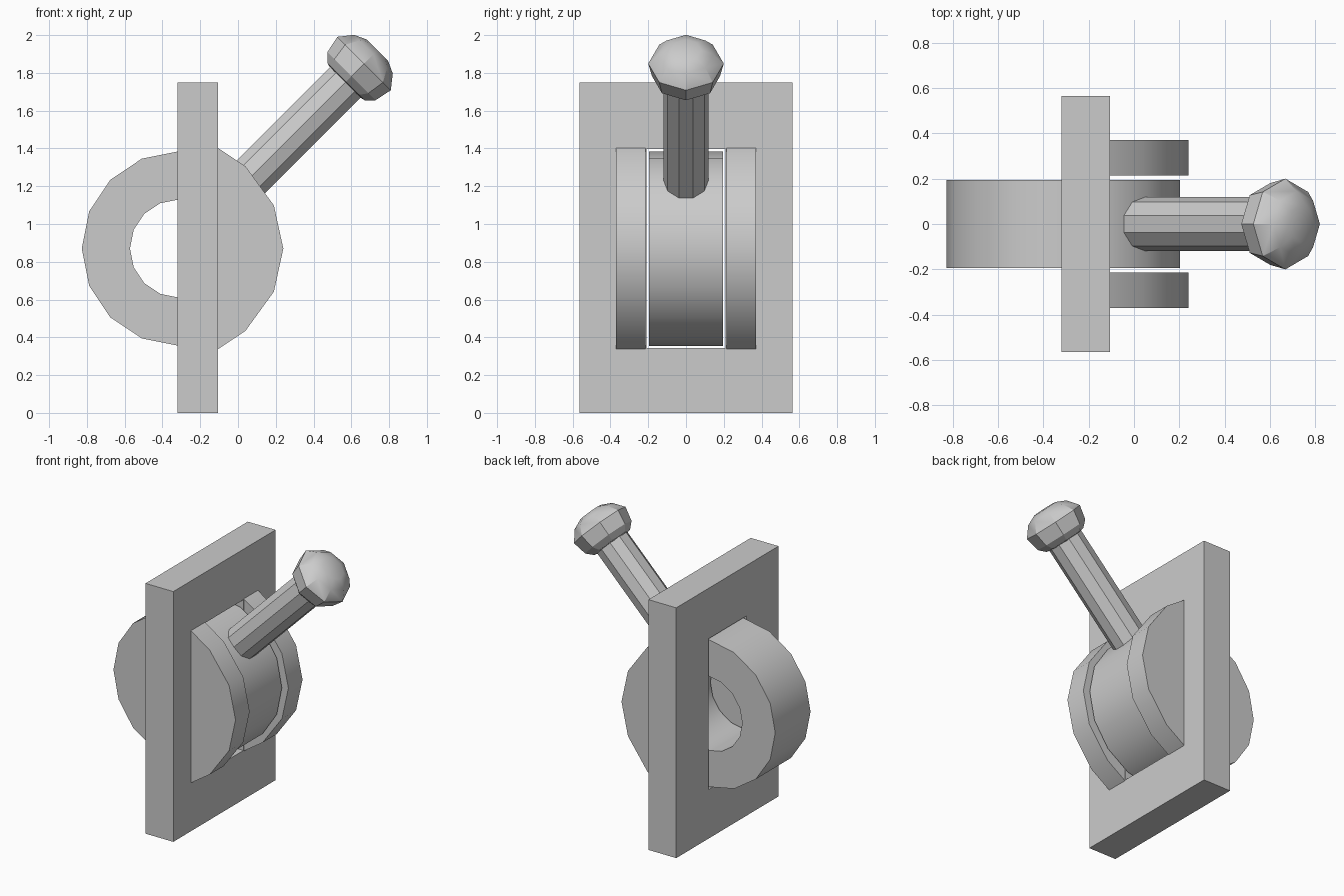
import bpy, bmesh
from math import cos, sin, pi, radians
from mathutils import Vector

if "Cube" in bpy.data.objects:
    bpy.data.objects.remove(bpy.data.objects["Cube"])

HUB = Vector((-0.312, 0, 0.87))   # wheel axle centre


def loft(name, loops, closed=False):
    """Skin a series of equal-length loops; cap the ends unless closed."""
    bm = bmesh.new()
    rings = [[bm.verts.new(p) for p in loop] for loop in loops]
    n = len(rings[0])
    pairs = list(zip(rings, rings[1:]))
    if closed:
        pairs.append((rings[-1], rings[0]))
    else:
        bm.faces.new(rings[0])
        bm.faces.new(rings[-1])
    for a, b in pairs:
        for i in range(n):
            j = (i + 1) % n
            bm.faces.new((a[i], a[j], b[j], b[i]))
    bmesh.ops.recalc_face_normals(bm, faces=bm.faces)
    mesh = bpy.data.meshes.new(name)
    bm.to_mesh(mesh)
    bm.free()
    obj = bpy.data.objects.new(name, mesh)
    bpy.context.collection.objects.link(obj)
    bpy.ops.object.select_all(action='DESELECT')
    obj.select_set(True)
    bpy.context.view_layer.objects.active = obj
    bpy.ops.object.shade_smooth_by_angle(angle=radians(30))
    return obj


def rect(x, hy, z0, z1):
    return [(x, -hy, z0), (x, hy, z0), (x, hy, z1), (x, -hy, z1)]


def wheel_loop(r, y, n=16):
    return [HUB + Vector((r * cos(2 * pi * i / n), y, r * sin(2 * pi * i / n))) for i in range(n)]


def lever_loop(u, r, n):
    """Circle around the lever axis, at distance u from the hub."""
    axis, side = Vector((1, 0, 1)).normalized(), Vector((1, 0, -1)).normalized()
    return [HUB + axis * u + side * (r * sin(2 * pi * i / n))
            + Vector((0, r * cos(2 * pi * i / n), 0)) for i in range(n)]


# Wall plate with a slot for the wheel
OUT, SLOT = (0.565, 0, 1.75), (0.21, 0.343, 1.397)
loft("wall_plate", [rect(-0.32, *OUT), rect(-0.105, *OUT),
                    rect(-0.105, *SLOT), rect(-0.32, *SLOT)], closed=True)

# Pivot wheel: thick ring turning in the slot
loft("pivot_wheel", [wheel_loop(0.515, -0.195), wheel_loop(0.515, 0.195),
                     wheel_loop(0.26, 0.195), wheel_loop(0.26, -0.195)], closed=True)

# Guard cheeks either side of the wheel
half = [(-0.105, 0.532), (0.04, 0.435), (0.19, 0.228), (0.24, 0)]
cheek = [(x, HUB.z + h) for x, h in half] + [(x, HUB.z - h) for x, h in half[-2::-1]]
for side, s in (("left", -1), ("right", 1)):
    loft("guard_cheek_" + side, [[(x, s * y, z) for x, z in cheek] for y in (0.214, 0.37)])

# Lever shaft and flattened knob
loft("lever_shaft", [lever_loop(0.42, 0.12, 10), lever_loop(1.3, 0.12, 10)])
knob = [(1.24, 0.1), (1.25, 0.14), (1.29, 0.18), (1.385, 0.2), (1.455, 0.145), (1.485, 0.08)]
loft("lever_knob", [lever_loop(u, r, 8) for u, r in knob])
